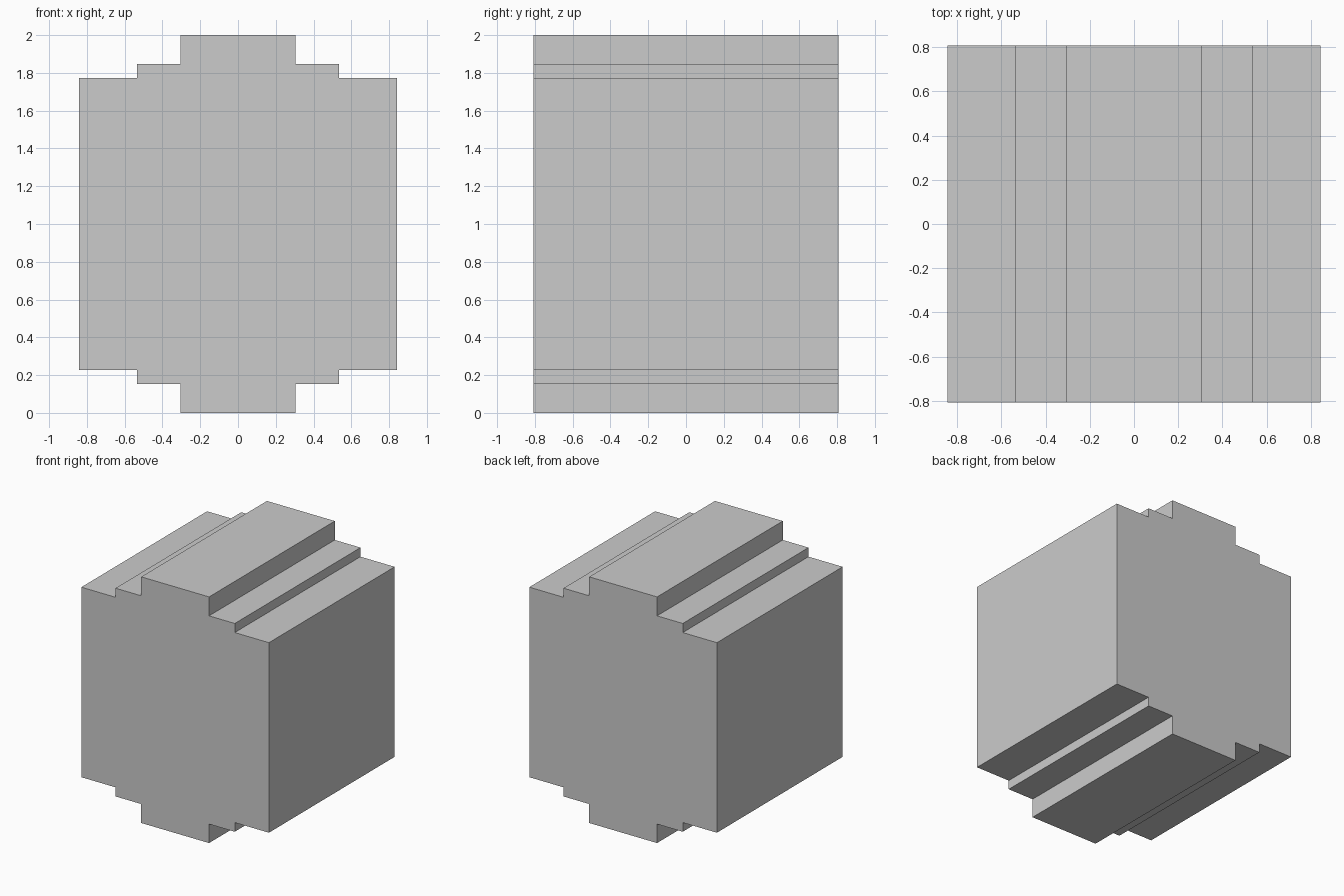
import bpy
import bmesh

if "Cube" in bpy.data.objects:
    bpy.data.objects.remove(bpy.data.objects["Cube"])

HALF_DEPTH = 0.807
# Upper right quarter of the stepped outline: (x, height above centre)
quarter = [(0.843, 0.772), (0.536, 0.772), (0.536, 0.846),
           (0.305, 0.846), (0.305, 1.0)]

# Mirror the quarter into a full closed outline
upper = quarter + [(-x, z) for x, z in reversed(quarter)]
outline = upper + [(-x, -z) for x, z in upper]

# Stepped block: extrude the outline from front to back
bm = bmesh.new()
face = bm.faces.new([bm.verts.new((x, -HALF_DEPTH, z + 1)) for x, z in outline])
extruded = bmesh.ops.extrude_face_region(bm, geom=[face], use_keep_orig=True)
moved = [g for g in extruded["geom"] if isinstance(g, bmesh.types.BMVert)]
bmesh.ops.translate(bm, verts=moved, vec=(0, 2 * HALF_DEPTH, 0))
bmesh.ops.recalc_face_normals(bm, faces=bm.faces[:])

mesh = bpy.data.meshes.new("stepped_block")
bm.to_mesh(mesh)
bm.free()
bpy.context.collection.objects.link(bpy.data.objects.new("stepped_block", mesh))
